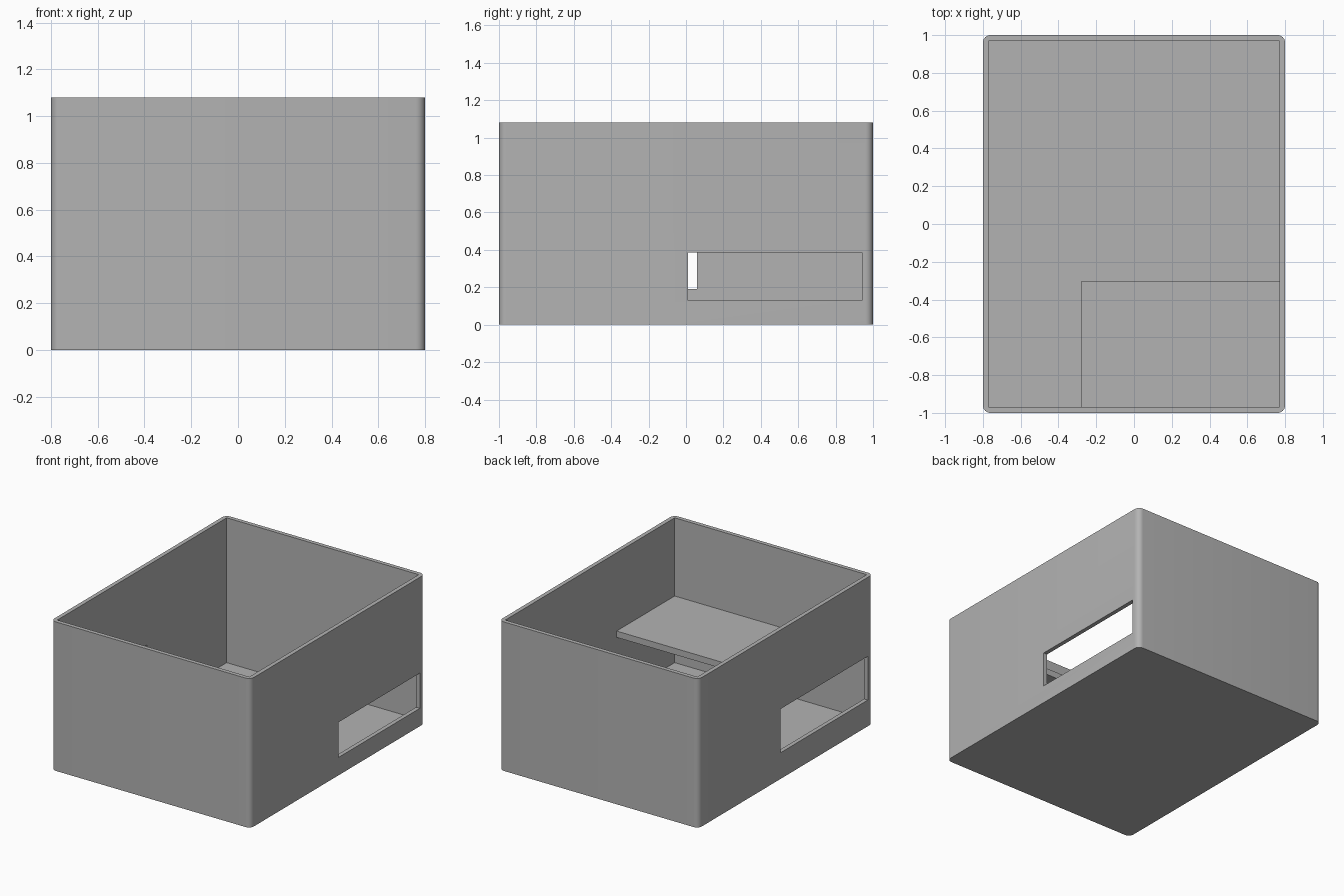
import bpy, bmesh
from math import radians
from mathutils import Vector

old = bpy.data.objects.get("Cube")
if old:
    bpy.data.objects.remove(old, do_unlink=True)

WIDTH, DEPTH, HEIGHT = 1.6, 2.0, 1.08
WALL = 0.03
CORNER = 0.04
IN_X, IN_Y = WIDTH / 2 - WALL, DEPTH / 2 - WALL

grey = bpy.data.materials.new("plain grey")
grey.use_nodes = True
colour = (0.45, 0.45, 0.45, 1)
grey.diffuse_color = colour
grey.node_tree.nodes["Principled BSDF"].inputs["Base Color"].default_value = colour


def box(name, low, high, round_corners=0):
    """Box between two corners, optionally with rounded upright edges."""
    low, high = Vector(low), Vector(high)
    bm = bmesh.new()
    bmesh.ops.create_cube(bm, size=1)
    for v in bm.verts:
        v.co = (low + high) / 2 + v.co * (high - low)
    if round_corners:
        upright = [e for e in bm.edges
                   if abs(e.verts[0].co.z - e.verts[1].co.z) > 0.01]
        bmesh.ops.bevel(bm, geom=upright, offset=round_corners, segments=8,
                        profile=0.5, affect='EDGES')
    mesh = bpy.data.meshes.new(name)
    bm.to_mesh(mesh)
    bm.free()
    mesh.materials.append(grey)
    obj = bpy.data.objects.new(name, mesh)
    bpy.context.collection.objects.link(obj)
    return obj


def cut(target, cutter):
    """Subtract the cutter from the target and discard the cutter."""
    cutter.hide_render = True
    mod = target.modifiers.new("cut", 'BOOLEAN')
    mod.operation = 'DIFFERENCE'
    mod.solver = 'EXACT'
    mod.object = cutter
    bpy.context.view_layer.objects.active = target
    bpy.ops.object.modifier_apply(modifier=mod.name)
    bpy.data.objects.remove(cutter, do_unlink=True)


# Open-topped case with rounded outside corners and a square cavity
case = box("case", (-WIDTH / 2, -DEPTH / 2, 0),
           (WIDTH / 2, DEPTH / 2, HEIGHT), CORNER)
cut(case, box("cavity", (-IN_X, -IN_Y, WALL), (IN_X, IN_Y, HEIGHT + 0.2)))

# Openings: low one in the +x wall, taller one in the -x wall
cut(case, box("left_opening", (IN_X - 0.1, 0.01, 0.13), (1, 0.94, 0.385)))
cut(case, box("right_opening", (-1, -0.94, 0.19), (0.1 - IN_X, 0.06, 0.507)))

# Raised shelf in the front corner against the +x wall
shelf = box("shelf", (-0.28, -IN_Y, 0.467), (IN_X, -0.305, 0.513))

# Smooth only the rounded corners
bpy.ops.object.select_all(action='DESELECT')
case.select_set(True)
bpy.context.view_layer.objects.active = case
bpy.ops.object.shade_smooth_by_angle(angle=radians(30))
